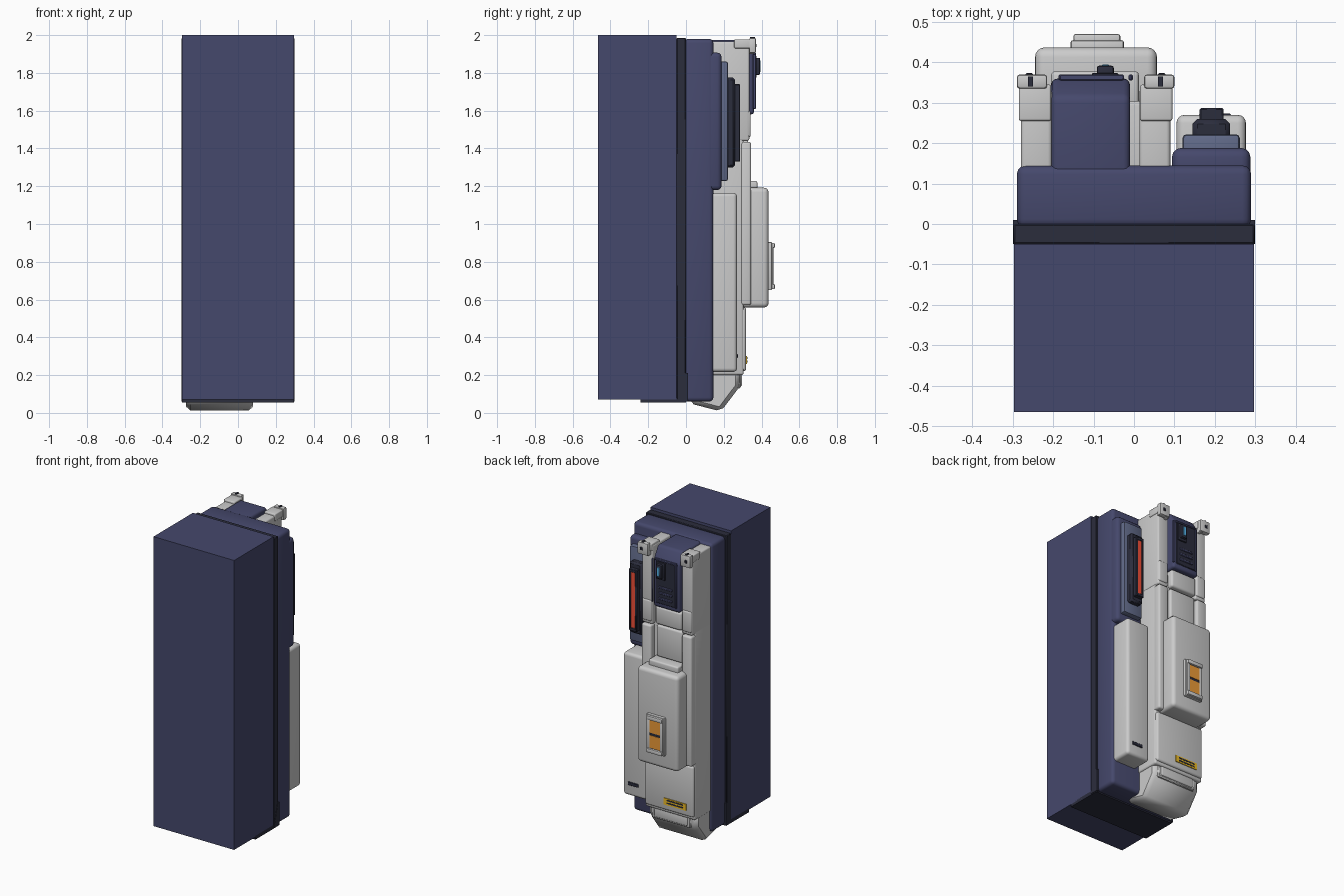
import bpy, bmesh
from mathutils import Vector

if "Cube" in bpy.data.objects:
    bpy.data.objects.remove(bpy.data.objects["Cube"])


def mat(name, r, g, b):
    m = bpy.data.materials.new(name)
    m.diffuse_color = (r, g, b, 1)
    m.use_nodes = True
    m.node_tree.nodes["Principled BSDF"].inputs["Base Color"].default_value = m.diffuse_color
    return m


NAVY = mat("navy", .06, .065, .15)
DARK = mat("dark", .024, .026, .046)
SLATE = mat("slate", .12, .145, .25)
ORANGE = mat("orange", .85, .33, .04)
RED = mat("red", .9, .08, .04)
BLUE = mat("blue", .1, .5, .9)
YELLOW = mat("yellow", .85, .5, .02)


def finish(name, bm, material, bevel, segs):
    if bevel:
        bmesh.ops.bevel(bm, geom=bm.edges[:], offset=bevel, segments=segs,
                        profile=.5, affect='EDGES')
    bmesh.ops.recalc_face_normals(bm, faces=bm.faces[:])
    me = bpy.data.meshes.new(name)
    bm.to_mesh(me)
    bm.free()
    ob = bpy.data.objects.new(name, me)
    bpy.context.collection.objects.link(ob)
    if material:
        me.materials.append(material)
    return ob


def box(name, x, y, z, material=None, bevel=0.0, segs=3):
    """Box from (min, max) ranges on each axis, optionally rounded."""
    bm = bmesh.new()
    bmesh.ops.create_cube(bm, size=1)
    for v in bm.verts:
        v.co = Vector([r[0] if c < 0 else r[1] for c, r in zip(v.co, (x, y, z))])
    return finish(name, bm, material, bevel, segs)


def extrude_x(name, profile, x, material=None, bevel=0.0, segs=1):
    """Extrude a (y, z) profile between two x values."""
    bm = bmesh.new()
    f = bm.faces.new([bm.verts.new((x[0], y, z)) for y, z in profile])
    ext = bmesh.ops.extrude_face_region(bm, geom=[f])
    vs = [g for g in ext["geom"] if isinstance(g, bmesh.types.BMVert)]
    bmesh.ops.translate(bm, verts=vs, vec=(x[1] - x[0], 0, 0))
    return finish(name, bm, material, bevel, segs)


CX = -.095  # centre line of the grey column


def pair(name, x, y, z, material=None, bevel=0.0, segs=3):
    """Two boxes mirrored about the column centre line."""
    box(name + "_left", x, y, z, material, bevel, segs)
    box(name + "_right", (2 * CX - x[1], 2 * CX - x[0]), y, z, material, bevel, segs)


# Main cabinet, seam and base
box("cabinet", (-.297, .297), (-.465, -.05), (.072, 2.0), NAVY)
box("seam_slab", (-.298, .298), (-.05, 0), (.06, 1.985), DARK, .004, 1)
box("base_plate", (-.297, .297), (-.24, 0), (.055, .08), DARK)
for s in (-1, 1):
    extrude_x("side_gusset", [(-.05, .06), (.01, .06), (.01, .21), (-.01, .21)],
              sorted((s * .285, s * .3)), DARK)
box("back_shell", (-.29, .29), (-.01, .145), (.06, 1.98), NAVY, .022)

# Grey column and its foot
box("column_core", (-.28, .088), (.06, .305), (.2, 1.55), None, .012)
pair("upper_rail", (-.28, -.203), (.10, .335), (1.44, 1.965), None, .01)
pair("rail_top_cap", (-.285, -.205), (.255, .345), (1.93, 1.978), None, .006)
pair("lower_rail", (-.28, -.208), (.29, .345), (.57, 1.435), None, .012)
pair("rail_joint", (-.277, -.208), (.26, .342), (1.46, 1.6), None, .01)
box("lower_block", (-.275, .083), (.2, .318), (.22, .56), None, .014)
extrude_x("foot", [(.02, .05), (.185, .008), (.285, .14), (.285, .24), (.02, .24)],
          (-.275, .08), None, .022)
box("foot_panel", (-.215, .03), (.26, .297), (.142, .205), None, .008)
box("foot_panel_rim", (-.235, .05), (.2, .29), (.13, .215), None, .006, 1)

# Latches on top of the rails
pair("latch", (-.29, -.215), (.335, .37), (1.905, 1.985), None, .007, 2)
pair("latch_hook", (-.24, -.215), (.29, .36), (1.9, 1.955), None, .006, 2)
pair("latch_bolt", (-.268, -.25), (.36, .374), (1.935, 1.955), DARK, .003, 1)
pair("latch_pin", (-.262, -.25), (.34, .365), (1.98, 1.99), DARK)

# Head unit with recessed control panel
extrude_x("head_unit", [(.05, 1.58), (.36, 1.58), (.36, 1.9), (.315, 1.975), (.05, 1.975)],
          (-.205, -.01), NAVY, .016, 3)
box("control_panel", (-.18, -.03), (.34, .364), (1.61, 1.9), DARK, .004, 1)
box("control_rim_top", (-.185, -.025), (.355, .37), (1.895, 1.907), NAVY, .003, 1)
pair("control_rim", (-.187, -.177), (.355, .37), (1.61, 1.9), NAVY, .003, 1)
box("switch_base", (-.105, -.038), (.36, .374), (1.775, 1.89), DARK, .005, 2)
box("switch_housing", (-.092, -.05), (.36, .392), (1.79, 1.88), DARK, .006, 2)
box("switch_light", (-.08, -.062), (.385, .3945), (1.805, 1.865), BLUE, .002, 1)
for i in range(3):
    z = 1.64 + i * .037
    box("vent_bar", (-.155, -.055), (.36, .37), (z, z + .014), NAVY, .003, 1)

# Grey blocks below the head
box("neck_block", (-.203, -.012), (.2, .342), (1.455, 1.575), None, .014)
box("spine_block", (-.203, -.012), (.2, .33), (1.235, 1.445), None, .012)
box("spine_ledge", (-.205, .012), (.28, .378), (1.175, 1.228), None, .01)

# Chest box with recessed handle
box("chest_box", (-.245, .057), (.29, .437), (.558, 1.192), None, .024, 4)
box("handle_base", (-.157, -.025), (.42, .455), (.65, .905), None, .006, 2)
hx = (-.15, -.034)
pair_x = ((hx[0], hx[0] + .02), (hx[1] - .02, hx[1]))
for r in pair_x:
    box("handle_side", r, (.44, .462), (.665, .89), None, .004, 2)
for z in ((.655, .682), (.873, .9)):
    box("handle_end", hx, (.44, .47), z, None, .005, 2)
box("handle_dark", (-.132, -.052), (.45, .4565), (.675, .88), DARK)
for z in ((.685, .769), (.786, .87)):
    box("handle_pad", (-.131, -.053), (.45, .459), z, ORANGE)

# Warning label on the lower block
box("warning_label", (-.225, -.062), (.31, .323), (.258, .302), YELLOW)
for z in (.268, .286):
    box("label_bar", (-.205, -.082), (.31, .3245), (z, z + .009), DARK)

# Side column: stepped light housing
box("light_mount", (.094, .288), (.1, .188), (1.18, 1.907), NAVY, .022)
box("light_plate", (.12, .262), (.15, .222), (1.228, 1.86), SLATE, .01, 2)
box("light_frame", (.145, .238), (.19, .26), (1.3, 1.775), DARK, .012, 1)
for x in ((.162, .177), (.207, .222)):
    box("light_side", x, (.24, .287), (1.33, 1.74), DARK, .004, 1)
for z in ((1.33, 1.35), (1.72, 1.74)):
    box("light_end", (.17, .214), (.24, .287), z, DARK, .003, 1)
box("red_light", (.175, .209), (.24, .282), (1.348, 1.722), RED)

# Side column: grey lower panel
box("side_panel", (.105, .277), (.1, .27), (.217, 1.165), None, .02, 4)
box("panel_slot", (.16, .24), (.26, .274), (.288, .312), DARK, .004, 1)

# Smooth rounded edges
bpy.ops.object.select_all(action='SELECT')
bpy.context.view_layer.objects.active = bpy.context.collection.objects[0]
bpy.ops.object.shade_smooth_by_angle(angle=.7)
